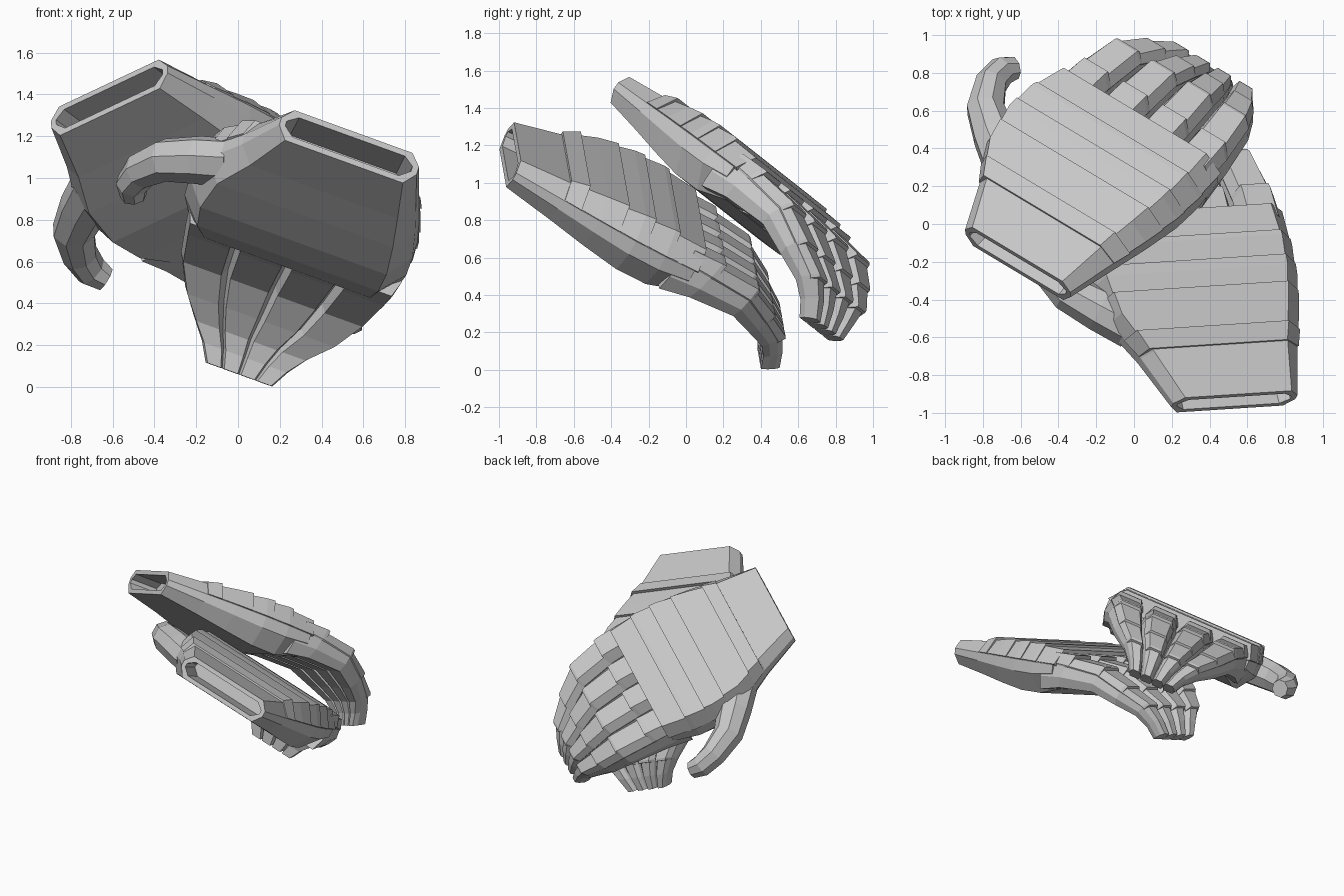
import bpy, bmesh, math
from mathutils import Vector, Matrix

if "Cube" in bpy.data.objects:
    bpy.data.objects.remove(bpy.data.objects["Cube"])

grey = bpy.data.materials.new("plain_grey")
grey.diffuse_color = (0.57, 0.57, 0.57, 1)
grey.use_nodes = True
grey.node_tree.nodes["Principled BSDF"].inputs["Base Color"].default_value = grey.diffuse_color


def lerp(p, q, t):
    return [x + (y - x) * t for x, y in zip(p, q)]


def loft(bm, rings, cap_start=True, cap_end=True):
    """Skin a list of rings having equal point counts."""
    vs = [[bm.verts.new(p) for p in r] for r in rings]
    n = len(vs[0])
    for r, s in zip(vs, vs[1:]):
        for i in range(n):
            bm.faces.new((r[i], r[(i + 1) % n], s[(i + 1) % n], s[i]))
    if cap_start:
        bm.faces.new(vs[0][::-1])
    if cap_end:
        bm.faces.new(vs[-1])


def finish(bm, name):
    bmesh.ops.recalc_face_normals(bm, faces=bm.faces)
    me = bpy.data.meshes.new(name)
    bm.to_mesh(me)
    bm.free()
    me.materials.append(grey)
    return me


# Local glove frame: x thumb side to little finger, y wrist to tips, z out of the back of the hand
# Hand stations: y, left, right, palm, back
HAND = [(0, -.35, .35, -.085, .085), (.28, -.47, .415, -.13, .10),
        (.5, -.59, .465, -.17, .115), (.72, -.63, .505, -.205, .125),
        (.9, -.615, .515, -.21, .12), (1.08, -.56, .505, -.165, .088)]
CL, CR = .05, .085     # chamfer widths on the thumb side and the outer side


def hand_at(y):
    for p, q in zip(HAND, HAND[1:]):
        if y <= q[0]:
            return lerp(p, q, (y - p[0]) / (q[0] - p[0]))
    return list(HAND[-1])


def hand_ring(y, inset=0.0, depth=None):
    _, l, r, lo, hi = hand_at(y)
    l, r, lo, hi = l + inset, r - inset, lo + inset, hi - inset
    h, c = hi - lo, .05 + .06 * min(y, 1)
    cr = .05 + (CR - .05) * min(y * 3, 1)
    yy = y if depth is None else depth
    return [Vector((x, yy, z)) for x, z in (
        (l + CL, hi), (r - cr, hi), (r, hi - .35 * h), (r, lo + .4 * h),
        (r - c, lo), (l + c, lo), (l, lo + .4 * h), (l, hi - .35 * h))]


def plate_ring(y, o):
    _, l, r, lo, hi = hand_at(y)
    h = hi - lo
    return [Vector((x, y, z)) for x, z in (
        (l + CL - .02, hi + o), (r - CR, hi + o), (r + o * .4, hi - .33 * h),
        (r - .06, hi - .45 * h), (l + .06, hi - .45 * h), (l - o * .4, hi - .33 * h))]


parts = []

# Hollow cuff and palm: inner floor, inner wall, rim, then outer skin
bm = bmesh.new()
loft(bm, [hand_ring(0, .03, .2), hand_ring(0, .03, 0)] + [hand_ring(s[0]) for s in HAND])
parts.append(finish(bm, "palm_and_cuff"))

# Overlapping plates over the back of the hand
bm = bmesh.new()
for y0, y1, o0, o1 in ((.29, .39, .012, .03), (.37, .62, .006, .024), (.6, .78, .004, .022),
                       (.76, .93, .004, .022), (.91, 1.10, .004, .022)):
    mid = [s[0] for s in HAND if y0 + .02 < s[0] < y1 - .02]
    loft(bm, [plate_ring(y, o0 + (o1 - o0) * (y - y0) / (y1 - y0)) for y in [y0] + mid + [y1]])
parts.append(finish(bm, "back_plates"))

# Thumb: eight sided tube along a bent path (centre, in-plane radius, thickness radius)
THUMB = [((-.46, .51, -.03), .13, .11), ((-.62, .61, -.025), .115, .11),
         ((-.765, .72, -.03), .10, .10), ((-.85, .88, -.045), .083, .09),
         ((-.865, .99, -.07), .075, .08), ((-.835, 1.06, -.095), .06, .06)]
bm = bmesh.new()
rings = []
for i, (p, ra, rb) in enumerate(THUMB):
    a = Vector(THUMB[max(i - 1, 0)][0])
    b = Vector(THUMB[min(i + 1, len(THUMB) - 1)][0])
    side = (b - a).cross(Vector((0, 0, 1))).normalized()
    up = side.cross(b - a).normalized()
    rings.append([Vector(p) + side * ra * 1.05 * math.cos(t) + up * rb * 1.05 * math.sin(t)
                  for t in [math.pi / 8 + k * math.pi / 4 for k in range(8)]])
loft(bm, rings)
parts.append(finish(bm, "thumb"))

# Finger stations: back (y, z), palm side (y, z), left and right limits of the row
FINGER = [(1.00, .088, .96, -.18, -.57, .51), (1.20, .055, 1.13, -.155, -.55, .50),
          (1.45, .005, 1.40, -.16, -.51, .45), (1.61, -.105, 1.55, -.235, -.43, .36),
          (1.74, -.21, 1.66, -.30, -.335, .25), (1.795, -.31, 1.71, -.37, -.26, .18),
          (1.83, -.405, 1.74, -.45, -.21, .13)]
SKIN = ((-.5, 0), (.5, 0), (.85, .25), (1, .65), (.8, 1), (-.8, 1), (-1, .65), (-.85, .25))


def finger_ring(i, f, shape):
    """Cross-section of finger i at fractional station f."""
    k = min(int(f), len(FINGER) - 2)
    yb, zb, yp, zp, l, r = lerp(FINGER[k], FINGER[k + 1], f - k)
    w = (r - l) / 4
    cx = l + w * (i + .5)
    return [Vector((cx + s * w / 2, yb + (yp - yb) * t, zb + (zp - zb) * t)) for s, t in shape]


def finger_plate_shape(lift):
    return ((-.6, -lift), (.6, -lift), (.9, .24), (.75, .45), (-.75, .45), (-.9, .24))


bm = bmesh.new()
bp = bmesh.new()
for i in range(4):
    loft(bm, [finger_ring(i, f, SKIN) for f in range(len(FINGER))])
    # Shingled plates along each finger, lifted at their far ends
    for f0, f1 in ((.2, 1.1), (1, 2.1), (2, 3.1), (3, 4.15)):
        mid = [float(m) for m in range(int(f0) + 1, int(f1) + 1) if f0 < m < f1]
        fs = [f0] + mid + [f1]
        loft(bp, [finger_ring(i, f, finger_plate_shape(.02 + .13 * (f - f0) / (f1 - f0)))
                  for f in fs])
parts.append(finish(bm, "fingers"))
parts.append(finish(bp, "finger_plates"))


# Two copies of the same glove, one resting above the other
def frame(origin, across, along):
    u = Vector(across).normalized()
    v = Vector(along)
    v = (v - u * v.dot(u)).normalized()
    m = Matrix((u, v, u.cross(v))).transposed().to_4x4()
    m.translation = Vector(origin)
    return m


gloves = {
    "upper_glove": frame((-.615, -.21, 1.385), (.795, -.477, .375), (.602, .656, -.453)),
    "lower_glove": frame((.53, -.94, 1.15), (.939, .061, -.34), (-.208, .884, -.415)),
}
for glove, m in gloves.items():
    for me in parts:
        ob = bpy.data.objects.new(glove + "_" + me.name, me)
        bpy.context.collection.objects.link(ob)
        ob.matrix_world = m
